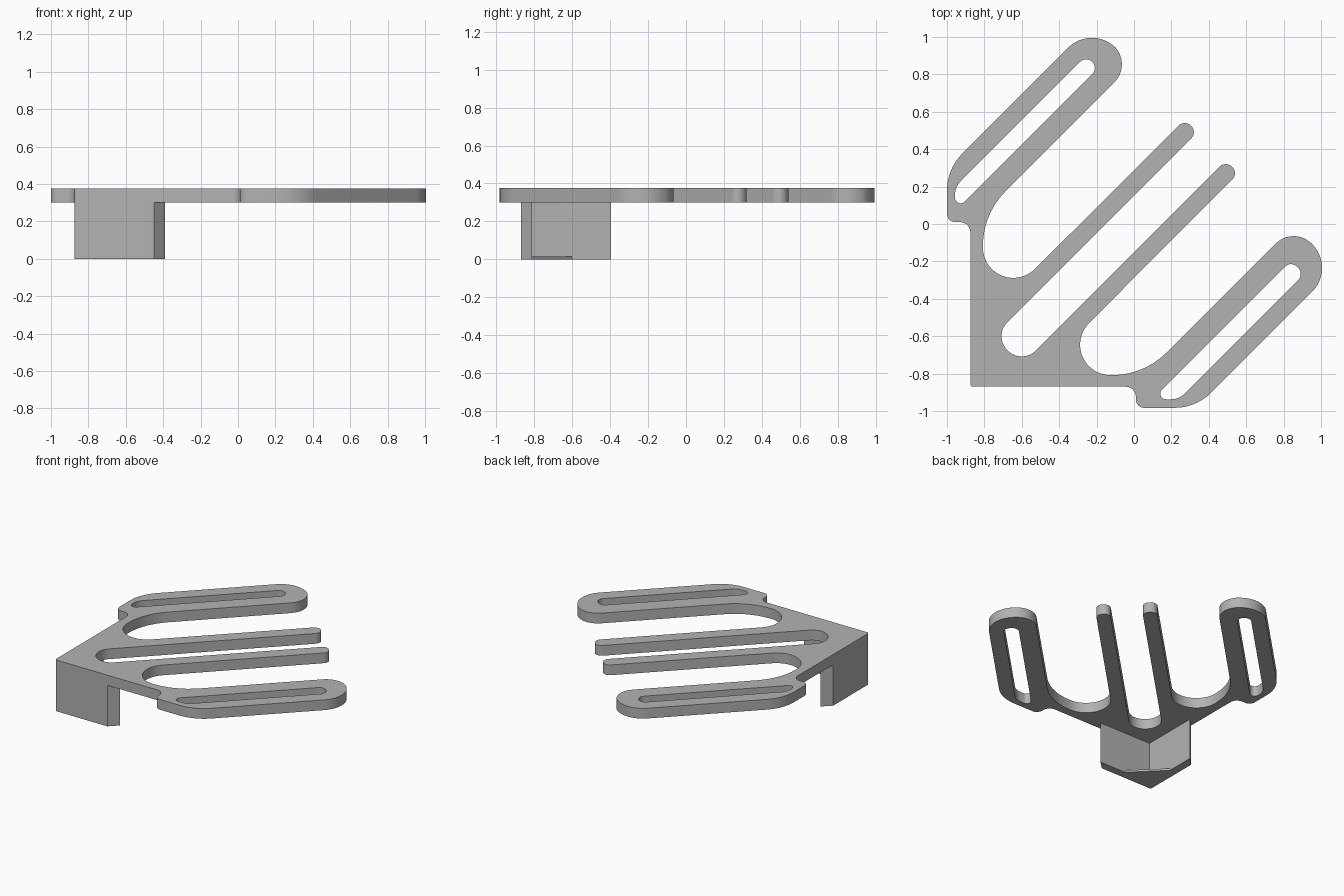
import bpy, math
from mathutils import Vector

cube = bpy.data.objects.get("Cube")
if cube:
    bpy.data.objects.remove(cube, do_unlink=True)

grey = bpy.data.materials.new("plain_grey")
grey.use_nodes = True
colour = (0.45, 0.45, 0.45, 1)
grey.diffuse_color = colour
grey.node_tree.nodes["Principled BSDF"].inputs["Base Color"].default_value = colour


def rounded(corners):
    """Round each (x, y, radius) corner of a polygon with an arc."""
    points = []
    for i, (x, y, r) in enumerate(corners):
        p = Vector((x, y))
        a = (Vector(corners[i - 1][:2]) - p).normalized()
        b = (Vector(corners[(i + 1) % len(corners)][:2]) - p).normalized()
        if r == 0:
            points.append(p)
            continue
        half = a.angle(b) / 2
        centre = p + (a + b).normalized() * r / math.sin(half)
        start = p + a * r / math.tan(half) - centre
        end = p + b * r / math.tan(half) - centre
        sweep = start.angle_signed(end)
        steps = max(4, math.ceil(abs(sweep) / 0.13))
        for k in range(steps + 1):
            t = -sweep * k / steps
            points.append(centre + Vector((start.x * math.cos(t) - start.y * math.sin(t),
                                           start.x * math.sin(t) + start.y * math.cos(t))))
    return points


def slab(name, loops, low, high):
    """Extrude an outline, with any further loops as holes."""
    curve = bpy.data.curves.new(name, "CURVE")
    curve.dimensions = "2D"
    curve.fill_mode = "BOTH"
    curve.extrude = (high - low) / 2
    for loop in loops:
        spline = curve.splines.new("POLY")
        spline.points.add(len(loop) - 1)
        for point, co in zip(spline.points, loop):
            point.co = (co.x, co.y, 0, 1)
        spline.use_cyclic_u = True
    curve.materials.append(grey)
    obj = bpy.data.objects.new(name, curve)
    obj.location.z = (low + high) / 2
    bpy.context.collection.objects.link(obj)
    bpy.ops.object.select_all(action="DESELECT")
    obj.select_set(True)
    bpy.context.view_layer.objects.active = obj
    bpy.ops.object.convert(target="MESH")
    bpy.ops.object.mode_set(mode="EDIT")
    bpy.ops.mesh.select_all(action="SELECT")
    bpy.ops.mesh.remove_doubles(threshold=0.0001)
    bpy.ops.mesh.normals_make_consistent(inside=False)
    bpy.ops.object.mode_set(mode="OBJECT")
    bpy.ops.object.shade_smooth_by_angle(angle=math.radians(30))
    return obj


def diag(total, diff, r):
    """Corner where x + y = total meets x - y = diff."""
    return ((total + diff) / 2, (total - diff) / 2, r)


def arm(edge, base, outer):
    """Half outline: notch, wide arm, pocket, then thin tine."""
    return [
        (0.01, edge, 0.055), (0.01, base, 0.045),
        (base + outer, base, 0.28),
        diag(0.845, outer, 0.18), diag(0.845, 0.863, 0.135),
        (0.053, -0.808, 0.41), (-0.518, -0.808, 0.163),
        diag(0.83, 0.287, 0.046), diag(0.83, 0.152, 0.046),
        diag(-1.352, 0.152, 0.106),
    ]


def slot(inner, outer, base):
    return [(inner + base, base, 0.03), (outer + base, base, 0.1),
            diag(0.643, outer, 0.045), diag(0.643, inner, 0.045)]


def mirror(corners):
    return [(y, x, r) for x, y, r in reversed(corners)]


# Flat plate with two slotted arms and two thin tines
outline = [(-0.875, -0.87, 0.015)] + arm(-0.87, -0.983, 1.315)
outline += mirror(arm(-0.875, -1.0, 1.295))
slab("forked_plate", [rounded(outline),
                      rounded(slot(1.035, 1.177, -0.937)),
                      rounded(mirror(slot(1.025, 1.155, -0.957)))], 0.3, 0.375)

# Corner walls below the plate, with slanted ends
slab("corner_walls", [rounded([
    (-0.875, -0.87, 0.015), (-0.45, -0.87, 0), (-0.39, -0.812, 0),
    (-0.815, -0.812, 0), (-0.815, -0.395, 0), (-0.875, -0.455, 0)])], 0, 0.3)

# Thin triangular lip inside the foot of the walls
slab("corner_lip", [rounded([
    (-0.83, -0.83, 0), (-0.585, -0.83, 0), (-0.83, -0.585, 0)])], 0, 0.015)
